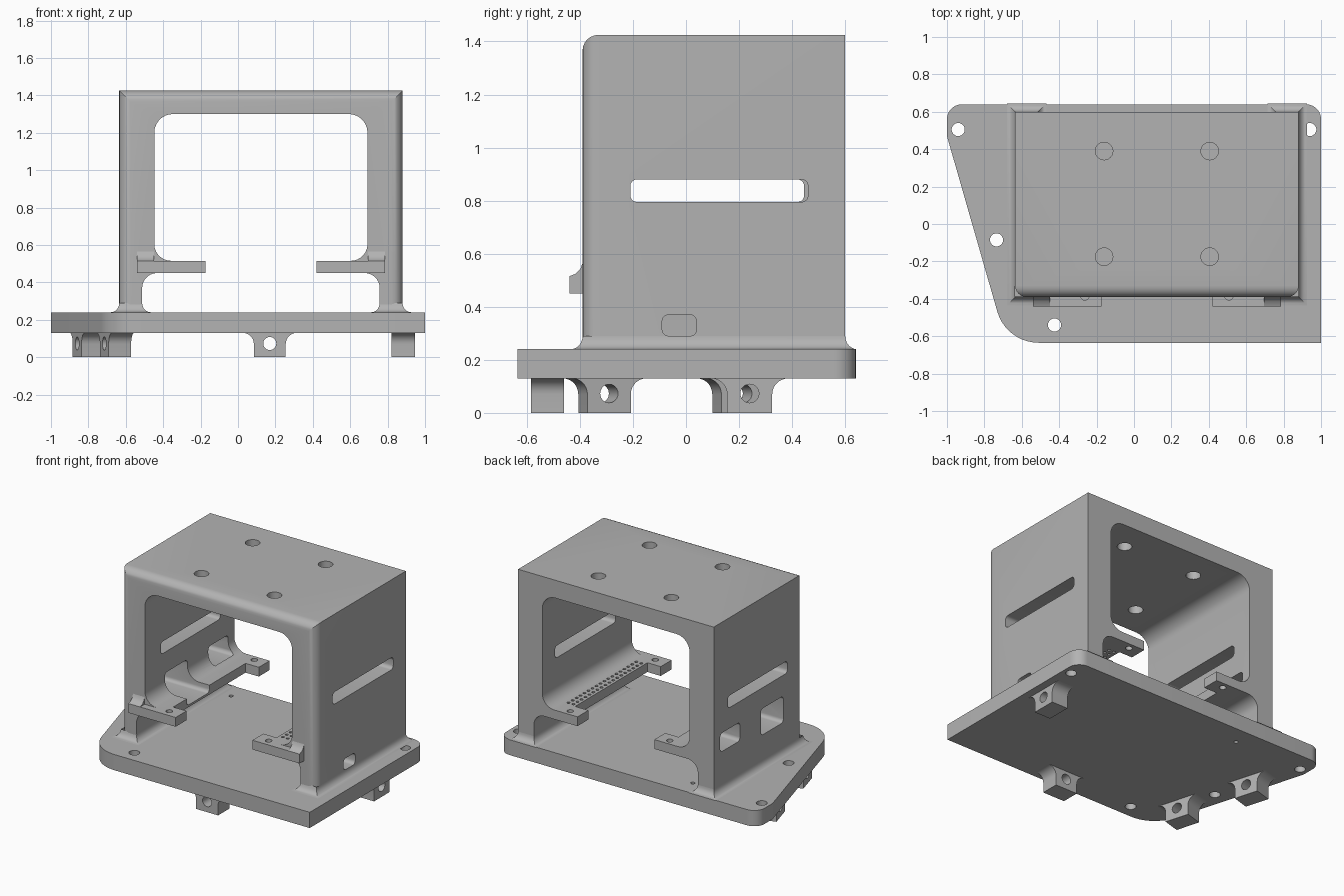
import bpy, bmesh, math
from mathutils import Vector, Matrix

if "Cube" in bpy.data.objects:
    bpy.data.objects.remove(bpy.data.objects["Cube"], do_unlink=True)

grey = bpy.data.materials.new("machined_grey")
grey.use_nodes = True
grey.diffuse_color = (0.45, 0.45, 0.45, 1)
grey.node_tree.nodes["Principled BSDF"].inputs["Base Color"].default_value = grey.diffuse_color

CX = 0.1225          # centre line of the housing
FRONT, BACK = -0.39, 0.6


def rounded(corners, steps=7):
    """Polygon from (a, b, radius) corners."""
    out = []
    for i, (a, b, r) in enumerate(corners):
        p = Vector((a, b))
        if not r:
            out.append(p)
            continue
        u = (Vector(corners[i - 1][:2]) - p).normalized()
        v = (Vector(corners[(i + 1) % len(corners)][:2]) - p).normalized()
        half = math.acos(max(-1, min(1, u.dot(v)))) / 2
        c = p + (u + v).normalized() * (r / math.sin(half))
        t = r / math.tan(half)
        s, e = p + u * t - c, p + v * t - c
        ang = math.atan2(s.x * e.y - s.y * e.x, s.dot(e))
        for k in range(steps + 1):
            q = ang * k / steps
            out.append(c + Vector((s.x * math.cos(q) - s.y * math.sin(q),
                                   s.x * math.sin(q) + s.y * math.cos(q))))
    return out


def rect(a0, a1, b0, b1, r=0):
    return rounded([(a0, b0, r), (a1, b0, r), (a1, b1, r), (a0, b1, r)], 5)


def circle(a, b, r, n=24):
    return [Vector((a + r * math.cos(k * math.tau / n), b + r * math.sin(k * math.tau / n)))
            for k in range(n)]


def prism(bm, pts, lo, hi, axis):
    """Extrude a 2D outline along the given axis."""
    place = {"x": lambda p, t: (t, p.x, p.y),
             "y": lambda p, t: (p.x, t, p.y),
             "z": lambda p, t: (p.x, p.y, t)}[axis]
    rings = [[bm.verts.new(place(p, t)) for p in pts] for t in (lo, hi)]
    bm.faces.new(rings[0])
    bm.faces.new(rings[1])
    bridge(bm, *rings)


def bridge(bm, a, b):
    for i in range(len(a)):
        j = (i + 1) % len(a)
        bm.faces.new((a[i], a[j], b[j], b[i]))


def finish(bm, name):
    bmesh.ops.recalc_face_normals(bm, faces=bm.faces)
    mesh = bpy.data.meshes.new(name)
    bm.to_mesh(mesh)
    bm.free()
    mesh.materials.append(grey)
    ob = bpy.data.objects.new(name, mesh)
    bpy.context.collection.objects.link(ob)
    return ob


def boolean(ob, bm, operation="DIFFERENCE"):
    tool = finish(bm, "cutter")
    tool.hide_render = True
    mod = ob.modifiers.new("cut", "BOOLEAN")
    mod.operation, mod.solver, mod.object = operation, "EXACT", tool
    graph = bpy.context.evaluated_depsgraph_get()
    mesh = bpy.data.meshes.new_from_object(ob.evaluated_get(graph))
    ob.modifiers.clear()
    ob.data = mesh
    bpy.data.objects.remove(tool, do_unlink=True)


def smooth(ob):
    bpy.ops.object.select_all(action="DESELECT")
    ob.select_set(True)
    bpy.context.view_layer.objects.active = ob
    bpy.ops.object.shade_smooth_by_angle(angle=math.radians(30))


# Base plate with a slanted side and screw holes
bm = bmesh.new()
prism(bm, rounded([(1, -0.635, 0), (1, 0.64, 0.08), (-1, 0.64, 0.08),
                   (-1, 0.47, 0.06), (-0.683, -0.635, 0.23)], 10), 0.13, 0.24, "z")
base = finish(bm, "base_plate")
cut = bmesh.new()
for x, y, r in [(-0.94, 0.505, 0.035), (0.94, 0.505, 0.035), (-0.735, -0.085, 0.035),
                (-0.425, -0.54, 0.035), (-0.41, 0.51, 0.014)]:
    prism(cut, circle(x, y, r), 0.1, 0.3, "z")
boolean(base, cut)
smooth(base)

# Housing: arch section with inner ledges, extruded front to back
half = [(0.7575, 1.425, 0), (0.7575, 0.23, 0), (0.635, 0.23, 0), (0.635, 0.45, 0.08),
        (0.4, 0.45, 0), (0.4, 0.515, 0), (0.57, 0.515, 0.09), (0.57, 1.3, 0.1)]
section = half + [(-a, b, r) for a, b, r in reversed(half)]
bm = bmesh.new()
prism(bm, [p + Vector((CX, 0)) for p in rounded(section)], FRONT, BACK, "y")
corners = [e for e in bm.edges if all(abs(abs(v.co.x - CX) - 0.7575) < 1e-4
                                      and abs(v.co.y - FRONT) < 1e-4 for v in e.verts)]
bmesh.ops.bevel(bm, geom=corners, offset=0.06, segments=6, profile=0.5, affect="EDGES")
housing = finish(bm, "housing")

# Mounting tabs at both ends of each ledge
tabs = bmesh.new()
for s in (-1, 1):
    for inner, outer, y0, y1 in [(0.2975, 0.6625, -0.44, -0.32), (0.2975, 0.45, 0.48, BACK)]:
        a, b = sorted((CX + s * inner, CX + s * outer))
        prism(tabs, rect(a, b, y0, y1), 0.45, 0.515, "z")
boolean(housing, tabs, "UNION")

# Screw holes, pin rows, side slots and windows
cut = bmesh.new()
for x in (-0.16, 0.405):
    for y in (-0.175, 0.39):
        prism(cut, circle(x, y, 0.047), 1.2, 1.5, "z")
for s in (-1, 1):
    for y in (-0.385, 0.555):
        prism(cut, circle(CX + s * 0.385, y, 0.022, 16), 0.4, 0.55, "z")
for i in range(18):
    for x in (0.55, 0.588):
        prism(cut, circle(x, -0.29 + i * 0.044, 0.011, 8), 0.4, 0.55, "z")
for x0, x1, y0, y1, z0, z1 in [(0.6, 1, -0.21, 0.46, 0.795, 0.88),
                               (-0.8, -0.4, -0.215, 0.445, 0.795, 0.88),
                               (0.7, 1, -0.09, 0.04, 0.29, 0.37),
                               (-0.8, -0.4, 0.31, 0.53, 0.52, 0.65),
                               (-0.8, -0.25, -0.17, 0.08, 0.465, 0.65)]:
    prism(cut, rect(y0, y1, z0, z1, 0.025), x0, x1, "x")
boolean(housing, cut)
smooth(housing)

for side, s in (("right", -1), ("left", 1)):
    # Concave blend where each wall meets the base
    bm = bmesh.new()
    a, b = sorted((CX + s * 0.635, CX + s * 0.7575))
    rings = []
    for k in range(7):
        q = k / 6 * math.pi / 2
        e, z = 0.045 * (1 - math.sin(q)), 0.24 + 0.05 * (1 - math.cos(q))
        rings.append([bm.verts.new((p.x, p.y, z))
                      for p in rect(a - e, b + e, FRONT - e, BACK + e)])
        if k:
            bridge(bm, rings[-2], rings[-1])
    bm.faces.new(rings[0])
    # The top ring sits at the wall faces; pull its front edge inside the rounded corner
    for v in rings[-1]:
        if v.co.y < 0:
            v.co.y += 0.003
    smooth(finish(bm, side + "_wall_foot"))

    # Concave blend above each front tab
    bm = bmesh.new()
    a, b = sorted((CX + s * 0.5725, CX + s * 0.6625))
    prism(bm, [Vector(p) for p in [(-0.38, 0.51), (-0.44, 0.51), (-0.44, 0.515), (-0.415, 0.525),
                                   (-0.398, 0.543), (-0.39, 0.565), (-0.38, 0.565)]], a, b, "x")
    smooth(finish(bm, side + "_tab_blend"))

# Flared lugs under the base, each with a cross hole
slant = math.atan2(-0.94, 0.27)
lug_half = [(0.085, 0, 0), (0.085, 0.13, 0.06), (0.15, 0.13, 0), (0.15, 0.14, 0)]
lug = lug_half + [(-a, b, r) for a, b, r in reversed(lug_half)]
for name, x, y, turn in [("front_lug", 0.17, -0.522, 0), ("left_lug", 0.8825, 0.24, math.pi / 2),
                         ("right_rear_lug", -0.80, 0.198, slant),
                         ("right_front_lug", -0.655, -0.307, slant)]:
    bm = bmesh.new()
    prism(bm, rounded(lug), -0.0625, 0.0625, "y")
    ob = finish(bm, name)
    cut = bmesh.new()
    prism(cut, circle(0, 0.073, 0.035), -0.1, 0.1, "y")
    boolean(ob, cut)
    ob.data.transform(Matrix.Translation((x, y, 0)) @ Matrix.Rotation(turn, 4, "Z"))
    smooth(ob)
